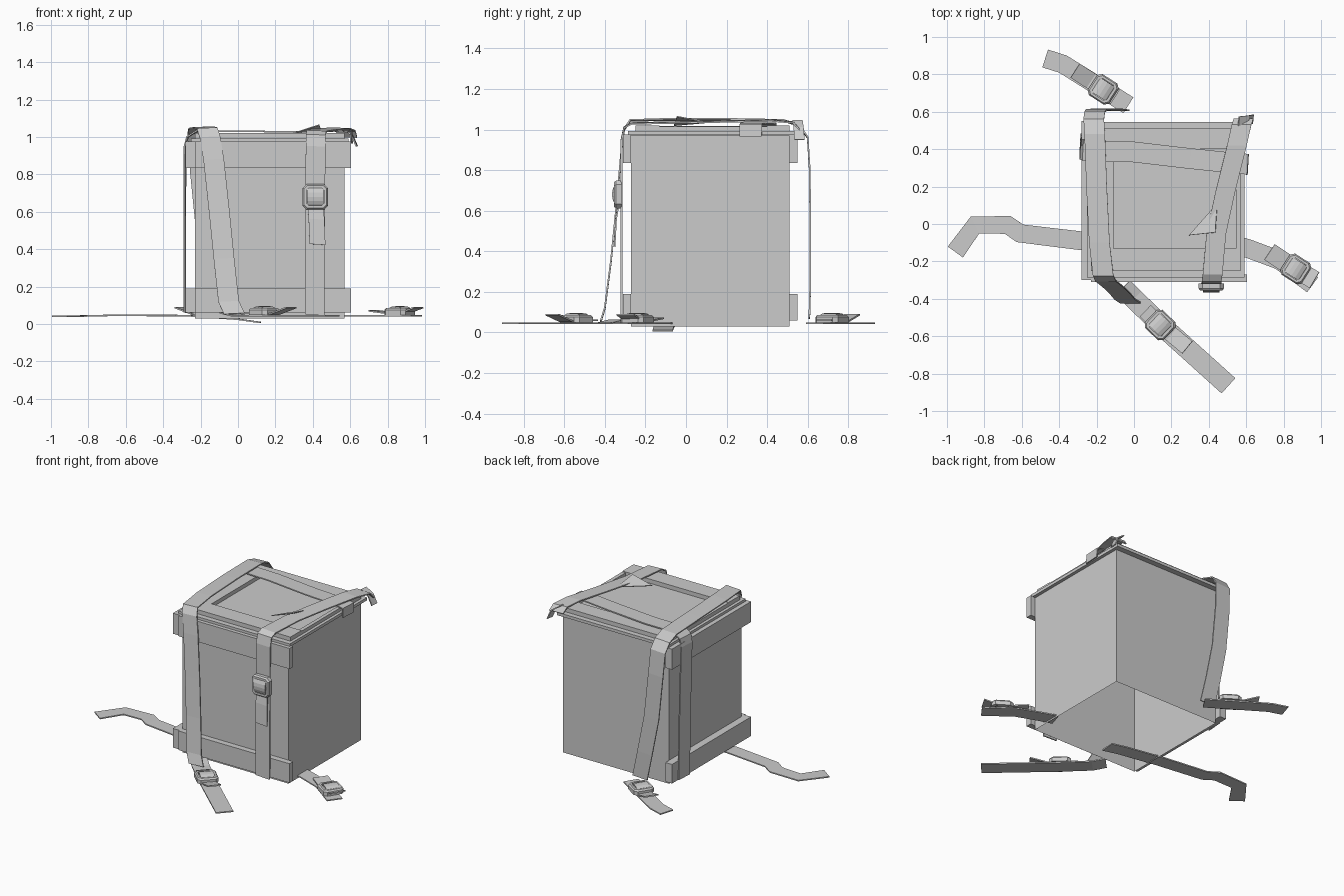
import bpy, bmesh, math
from mathutils import Vector, Matrix

if "Cube" in bpy.data.objects:
    bpy.data.objects.remove(bpy.data.objects["Cube"])


def finish(name, bm, thick=0.0):
    bmesh.ops.recalc_face_normals(bm, faces=bm.faces)
    me = bpy.data.meshes.new(name)
    bm.to_mesh(me)
    bm.free()
    ob = bpy.data.objects.new(name, me)
    bpy.context.collection.objects.link(ob)
    if thick:
        m = ob.modifiers.new("thickness", 'SOLIDIFY')
        m.thickness = thick
        m.offset = 0
    return ob


def box(name, lo, hi, open_bottom=False):
    lo, hi = Vector(lo), Vector(hi)
    bm = bmesh.new()
    bmesh.ops.create_cube(bm, size=1)
    for v in bm.verts:
        v.co = Vector([(lo[i] + hi[i]) / 2 + v.co[i] * (hi[i] - lo[i]) for i in range(3)])
    if open_bottom:
        low = [f for f in bm.faces if f.calc_center_median().z < lo.z + 1e-4]
        bmesh.ops.delete(bm, geom=low, context='FACES')
    return finish(name, bm)


def ribbon(name, pts, width=0.11, side=None, thick=0.008):
    """Flat webbing along a centre line; side is its width direction (default: level, square to the path)."""
    P = [Vector(p) for p in pts]
    bm = bmesh.new()
    rows = []
    for i, p in enumerate(P):
        if side:
            s = Vector(side).normalized()
        else:
            a = (p - P[i - 1]) if i else (P[1] - p)
            b = (P[i + 1] - p) if i < len(P) - 1 else a
            a.z = b.z = 0
            t = a.normalized() + b.normalized()
            s = Vector((t.y, -t.x, 0)).normalized()
        rows.append((bm.verts.new(p - s * width / 2), bm.verts.new(p + s * width / 2)))
    for (a, b), (c, d) in zip(rows, rows[1:]):
        bm.faces.new((a, b, d, c))
    return finish(name, bm, thick)


def buckle(name, loc, along, normal):
    """Chamfered square ring with the webbing humped through it."""
    Y, Z = Vector(along).normalized(), Vector(normal).normalized()
    X = Y.cross(Z)
    M = Matrix((X, Y, Z)).transposed().to_4x4()
    M.translation = Vector(loc)

    def octagon(w, h, c):
        return [(w - c, -h), (w, -h + c), (w, h - c), (w - c, h),
                (-w + c, h), (-w, h - c), (-w, -h + c), (-w + c, -h)]
    # frame profile: outer low, outer high, top rim, inner high, inner low
    loops = [(.067, .068, .02, -.016), (.067, .068, .02, .01), (.06, .06, .018, .02),
             (.048, .046, .012, .02), (.048, .046, .012, -.016)]
    bm = bmesh.new()
    rings = [[bm.verts.new((x, y, z)) for x, y in octagon(w, h, c)] for w, h, c, z in loops]
    for k in range(5):
        a, b = rings[k], rings[(k + 1) % 5]
        for i in range(8):
            j = (i + 1) % 8
            bm.faces.new((a[i], a[j], b[j], b[i]))
    bm.transform(M)
    finish(name + "_frame", bm)
    hump = [M @ Vector((0, .056 * math.cos(t), -.008 + .034 * math.sin(t)))
            for t in [math.pi * i / 8 for i in range(9)]]
    ribbon(name + "_webbing", hump, .09, X)


# Crate body, open underneath
box("crate_body", (-.23, -.27, .03), (.57, .51, .97), True)
# Battens along the front and left faces, top and bottom
for tag, z0, z1 in (("lower", .06, .19), ("upper", .835, .975)):
    box("front_batten_" + tag, (-.23, -.31, z0), (.605, -.27, z1))
    box("left_batten_" + tag, (-.28, -.30, z0), (-.23, .55, z1))

# Lid slab with raised frame and recessed panel
box("lid_slab", (-.25, -.285, .972), (.59, .545, .992))
box("lid_batten_front", (-.23, -.25, .992), (.57, -.13, 1.02))
box("lid_batten_back", (-.23, .40, .992), (.57, .51, 1.02))
box("lid_batten_left", (-.23, -.13, .992), (-.11, .40, 1.018))
box("lid_rim_right", (.545, -.13, .992), (.57, .40, 1.015))

# Left strap: up the front, over the lid, down the back
ribbon("left_strap_over",
       [(-.02, -.42, .055), (-.05, -.40, .12), (-.075, -.37, .35), (-.10, -.345, .60),
        (-.13, -.32, .88), (-.15, -.305, 1.0), (-.165, -.275, 1.045), (-.185, -.10, 1.05),
        (-.20, .20, 1.05), (-.21, .48, 1.045), (-.215, .56, 1.02), (-.21, .60, .96),
        (-.20, .61, .80), (-.17, .613, .50), (-.12, .613, .25), (-.08, .608, .07)],
       .11, (1, .0, .05))
ribbon("left_strap_front_end", [(-.06, -.34, .06), (0, -.40, .045), (.15, -.545, .045), (.505, -.865, .045)], .11)
ribbon("left_strap_front_tail", [(.06, -.465, .06), (.14, -.54, .06), (.20, -.59, .055), (.285, -.66, .088)], .085)
buckle("left_strap_front_buckle", (.14, -.54, .065), (.72, -.69, 0), (0, 0, 1))
ribbon("left_strap_back_end", [(-.03, .635, .045), (-.18, .73, .045), (-.38, .855, .045), (-.475, .885, .045)], .10)
ribbon("left_strap_back_tail", [(-.10, .68, .06), (-.17, .725, .06), (-.23, .765, .055), (-.315, .82, .088)], .09)
buckle("left_strap_back_buckle", (-.165, .72, .065), (-.84, .54, 0), (0, 0, 1))

# Right strap: buckled down the front, running over the lid to the far corner
ribbon("right_strap_over",
       [(.41, -.318, .05), (.412, -.318, .50), (.415, -.318, .95), (.415, -.305, 1.01),
        (.42, -.27, 1.03), (.44, -.05, 1.035), (.49, .18, 1.04), (.55, .42, 1.045),
        (.575, .53, 1.035), (.585, .56, 1.0)], .105, (1, 0, -.04))
ribbon("right_strap_corner_flap", [(.56, .55, 1.045), (.61, .555, 1.01), (.635, .56, .95)], .05, (.1, 1, 0))
ribbon("right_strap_tail", [(.415, -.335, .74), (.415, -.335, .62), (.42, -.345, .56), (.425, -.352, .425)],
       .085, (1, 0, -.06))
buckle("right_strap_buckle", (.413, -.335, .68), (0, 0, -1), (0, -1, 0))

# Loose folded corner of webbing on the lid
bm = bmesh.new()
bm.faces.new([bm.verts.new(p) for p in ((.295, -.06, 1.02), (.435, -.045, 1.065), (.445, .11, 1.035))])
finish("webbing_fold", bm, .005)

# Cross strap: up the left side and across the back of the lid
ribbon("cross_strap",
       [(-.285, .43, .06), (-.285, .42, .50), (-.283, .40, .95), (-.27, .395, 1.0),
        (-.22, .39, 1.032), (0, .385, 1.03), (.30, .35, 1.028), (.54, .325, 1.032),
        (.605, .32, 1.025), (.607, .318, .965)], .11, (.06, 1, 0))

# Ends of the strap that passes beneath the crate
ribbon("under_strap_left", [(.12, -.115, .008), (.0, -.11, .025), (-.28, -.09, .045), (-.61, -.05, .047),
                            (-.675, -.005, .046), (-.85, -.005, .042), (-.955, -.15, .04)], .10)
ribbon("under_strap_right", [(.54, -.11, .045), (.62, -.135, .045), (.78, -.195, .045), (.955, -.325, .045)], .10)
ribbon("under_strap_right_tail", [(.725, -.15, .07), (.80, -.20, .06), (.88, -.25, .055), (.965, -.30, .088)], .10)
buckle("under_strap_right_buckle", (.865, -.24, .065), (.84, -.54, 0), (0, 0, 1))
